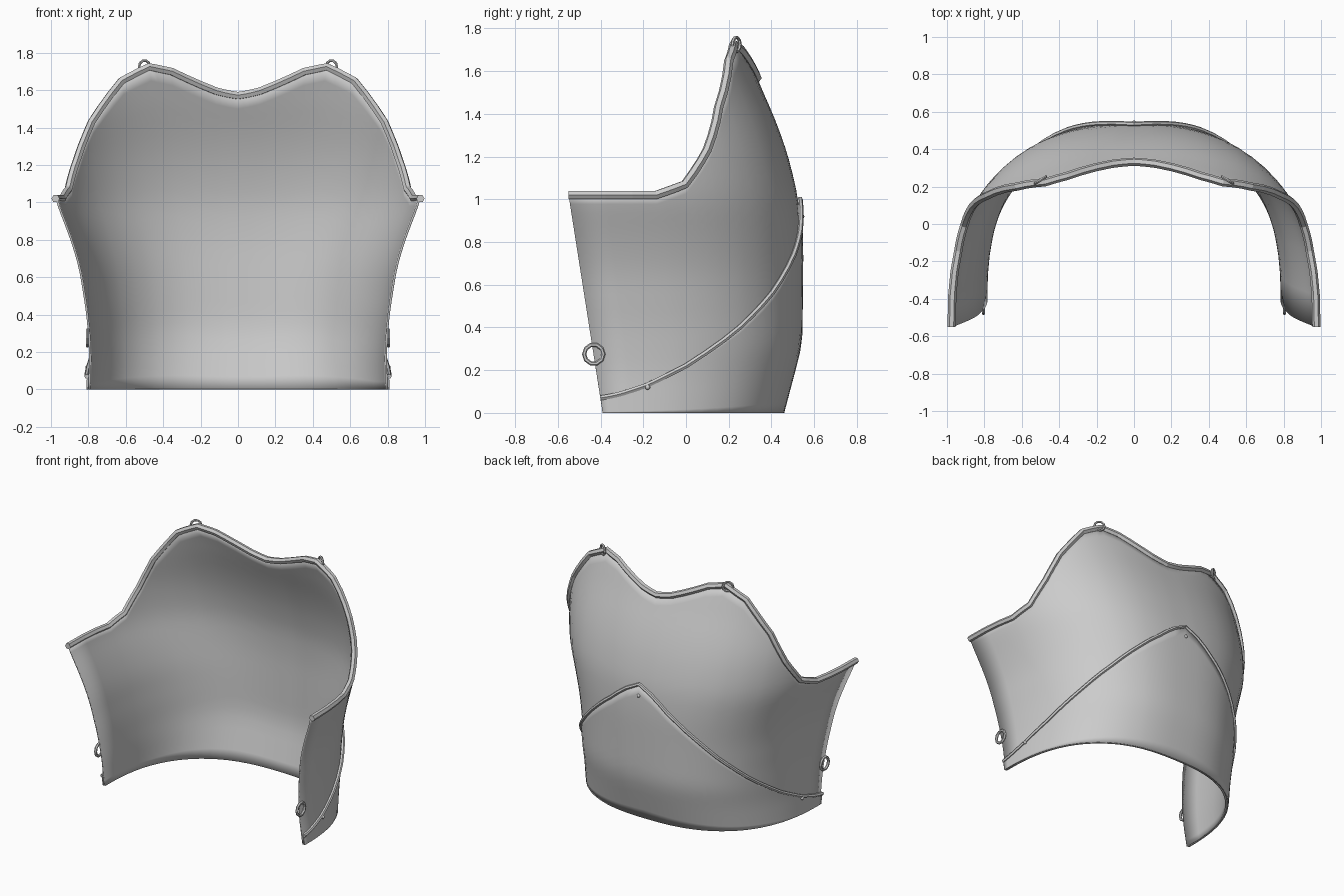
import bpy
import math
from mathutils import Vector

if "Cube" in bpy.data.objects:
    bpy.data.objects.remove(bpy.data.objects["Cube"], do_unlink=True)

steel = bpy.data.materials.new("steel grey")
steel.use_nodes = True
colour = (0.6, 0.6, 0.6, 1)
steel.diffuse_color = colour
steel.node_tree.nodes["Principled BSDF"].inputs["Base Color"].default_value = colour

# Body profile by height: half width, back depth, front edge
WIDTH = [(0, .80), (.2, .795), (.4, .81), (.65, .85), (.8, .895), (1.02, .98),
         (1.25, 1.01), (1.45, 1.015), (1.65, 1.05), (1.78, 1.09)]
BACK = [(0, .45), (.32, .535), (.8, .54), (1, .527), (1.2, .48), (1.37, .42),
        (1.55, .34), (1.68, .29), (1.78, .24)]
FRONT = [(0, -.39), (1.02, -.55), (2, -.55)]
# Edge heights by angle around the body, from the front edge to the middle of the back
HALF = math.pi / 2
RIM = [(0, 1.02), (.304, 1.02), (.45, 1.07), (.605, 1.23), (.764, 1.43),
       (1.025, 1.65), (1.2, 1.725), (1.312, 1.70), (1.504, 1.595), (HALF, 1.57)]
SEAM = [(0, .07), (.066, .09), (.18, .13), (.377, .22), (.702, .40),
        (.972, .56), (1.244, .74), (1.4, .85), (HALF, 1.0)]


def lookup(table, t):
    for (t0, v0), (t1, v1) in zip(table, table[1:]):
        if t <= t1:
            return v0 + (v1 - v0) * (t - t0) / (t1 - t0)
    return table[-1][1]


def soft(table, t, h=.06):
    """Table lookup with slightly rounded corners."""
    if t < h:
        return lookup(table, t)
    return sum(lookup(table, t + k * h) for k in (-1, -.5, 0, .5, 1)) / 5


def surface(angle, z, grow=0):
    """Point on the rounded U-shaped body section at height z."""
    c, s = math.cos(angle), max(math.sin(angle), 0)
    front = lookup(FRONT, z)
    x = math.copysign(abs(c) ** .8, c) * (soft(WIDTH, z) + grow)
    y = front + (soft(BACK, z) + grow - front) * s ** .8
    return Vector((x, y, z))


def columns(table, cuts=3):
    half = []
    for (a, _), (b, _) in zip(table, table[1:]):
        half += [a + (b - a) * k / cuts for k in range(cuts)]
    return half + [HALF] + [math.pi - a for a in reversed(half)]


def height(table, angle):
    return lookup(table, min(angle, math.pi - angle))


def activate(ob):
    bpy.ops.object.select_all(action='DESELECT')
    ob.select_set(True)
    bpy.context.view_layer.objects.active = ob


def plate(name, table, grow, thickness, rows):
    """Curved sheet from the ground up to an edge line."""
    cols = columns(table)
    verts = [surface(a, height(table, a) * j / rows, grow)
             for a in cols for j in range(rows + 1)]
    n = rows + 1
    faces = [(i * n + j, (i + 1) * n + j, (i + 1) * n + j + 1, i * n + j + 1)
             for i in range(len(cols) - 1) for j in range(rows)]
    mesh = bpy.data.meshes.new(name)
    mesh.from_pydata(verts, [], faces)
    ob = bpy.data.objects.new(name, mesh)
    bpy.context.collection.objects.link(ob)
    mesh.materials.append(steel)
    activate(ob)
    bpy.ops.object.shade_smooth_by_angle(angle=math.radians(40))
    solid = ob.modifiers.new("thickness", 'SOLIDIFY')
    solid.thickness = thickness
    solid.offset = -1


def edge_bar(name, table, grow, radius):
    """Faceted bar following an edge line."""
    points = [surface(a, height(table, a), grow) for a in columns(table)]
    curve = bpy.data.curves.new(name, 'CURVE')
    curve.dimensions = '3D'
    curve.bevel_depth = radius
    curve.bevel_resolution = 1
    curve.use_fill_caps = True
    spline = curve.splines.new('POLY')
    spline.points.add(len(points) - 1)
    for p, co in zip(spline.points, points):
        p.co = (*co, 1)
    curve.materials.append(steel)
    ob = bpy.data.objects.new(name, curve)
    bpy.context.collection.objects.link(ob)
    activate(ob)
    bpy.ops.object.convert(target='MESH')
    bpy.ops.object.shade_flat()


def ring(name, centre, axis, major, minor):
    turn = Vector(axis).to_track_quat('Z', 'Y').to_euler()
    bpy.ops.mesh.primitive_torus_add(major_segments=10, minor_segments=6, location=centre,
                                     rotation=turn, major_radius=major, minor_radius=minor)
    ob = bpy.context.object
    ob.name = name
    ob.data.materials.append(steel)


def rivet(name, centre):
    bpy.ops.mesh.primitive_uv_sphere_add(segments=10, ring_count=6, radius=.012,
                                         location=centre)
    ob = bpy.context.object
    ob.name = name
    ob.data.materials.append(steel)
    bpy.ops.object.shade_smooth()


# Main shell and the pointed plate overlapping its lower half
plate("main_shell", RIM, 0, .012, 24)
plate("lower_plate", SEAM, .01, .009, 14)

# Raised borders
edge_bar("upper_rim", RIM, 0, .022)
edge_bar("lower_plate_border", SEAM, .01, .013)

# Strap rings and rivets on both sides
for side, sign in (("left", 1), ("right", -1)):
    ring(side + "_shoulder_ring", (sign * .5, .235, 1.725), (sign * .05, .08, 0), .034, .008)
    ring(side + "_waist_ring", (sign * .805, -.432, .275), (1, 0, 0), .045, .01)
    angle = .18 if sign > 0 else math.pi - .18
    rivet(side + "_rivet", surface(angle, .12, .018))
rivet("back_rivet", surface(HALF, .92, .01))
